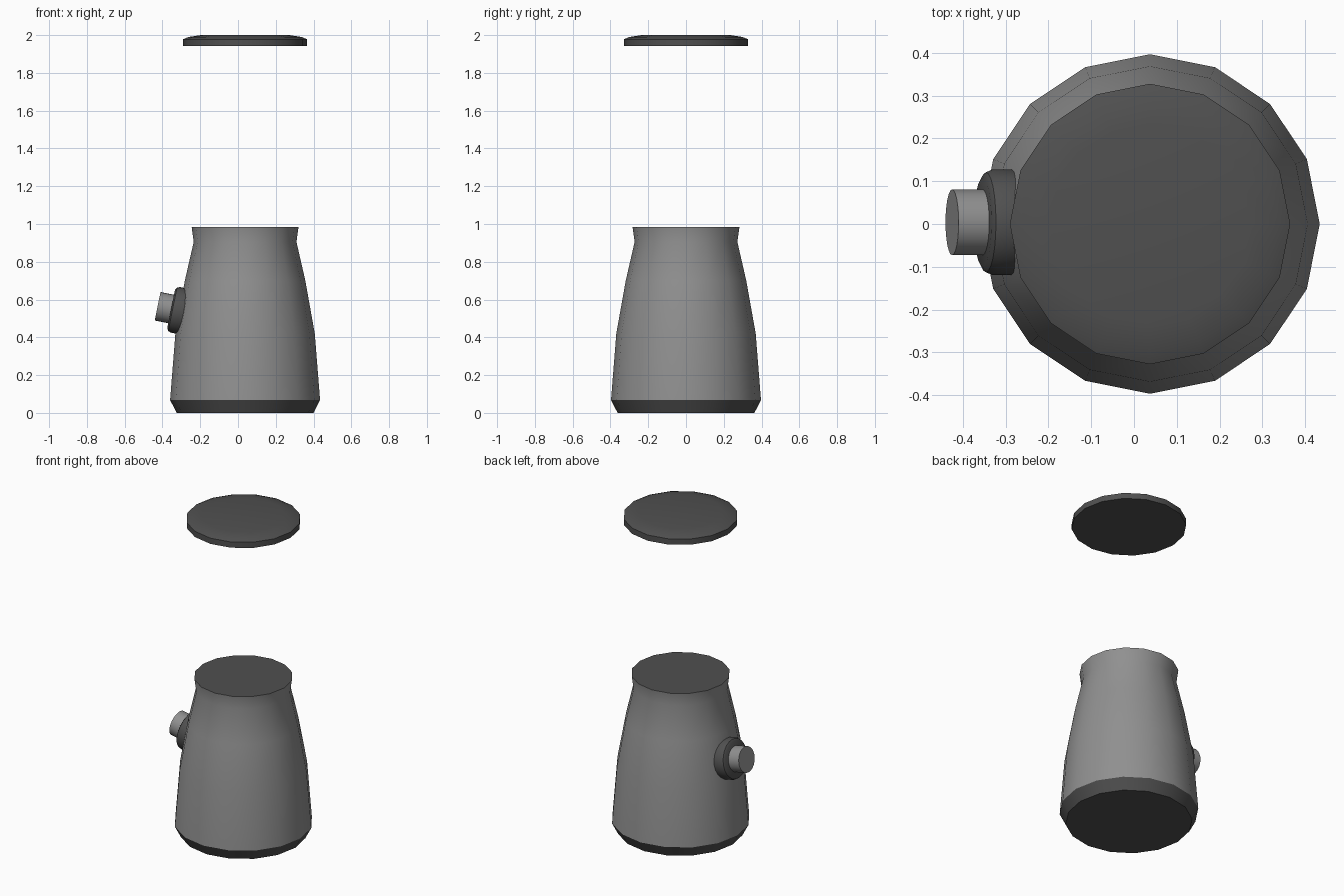
import bpy, math
from mathutils import Matrix, Vector

if "Cube" in bpy.data.objects:
    bpy.data.objects.remove(bpy.data.objects["Cube"])


def material(name, v):
    m = bpy.data.materials.new(name)
    m.diffuse_color = (v, v, v, 1)
    m.use_nodes = True
    m.node_tree.nodes["Principled BSDF"].inputs["Base Color"].default_value = m.diffuse_color
    return m


light = material("light grey", 0.28)
dark = material("dark grey", 0.08)


def lathe(name, profile, sides, mats, matrix, dark_rule=None):
    """Spin (radius, height) points round local z, with flat end caps."""
    verts, faces = [], []
    for r, z in profile:
        for i in range(sides):
            a = math.tau * i / sides
            verts.append((r * math.cos(a), r * math.sin(a), z))
    for k in range(len(profile) - 1):
        for i in range(sides):
            j = (i + 1) % sides
            faces.append((k * sides + i, k * sides + j,
                          (k + 1) * sides + j, (k + 1) * sides + i))
    faces.append(tuple(reversed(range(sides))))
    top = (len(profile) - 1) * sides
    faces.append(tuple(range(top, top + sides)))
    me = bpy.data.meshes.new(name)
    me.from_pydata(verts, [], faces)
    for m in mats:
        me.materials.append(m)
    if dark_rule:
        for p in me.polygons:
            p.material_index = 1 if dark_rule(p) else 0
    ob = bpy.data.objects.new(name, me)
    bpy.context.collection.objects.link(ob)
    ob.matrix_world = matrix
    bpy.ops.object.select_all(action='DESELECT')
    ob.select_set(True)
    bpy.context.view_layer.objects.active = ob
    bpy.ops.object.shade_smooth_by_angle(angle=math.radians(30))
    return ob


CX = 0.0375
centre = Matrix.Translation((CX, 0, 0))

# Tapered vessel with dark foot and dark flat top
lathe("jar_body",
      [(0.362, 0), (0.397, 0.068), (0.369, 0.42), (0.319, 0.70),
       (0.272, 0.905), (0.283, 0.985)],
      16, [light, dark], centre,
      lambda p: p.center.z < 0.05 or p.normal.z > 0.9)

# Floating lid
lathe("lid", [(0.328, 1.942), (0.328, 1.978), (0.300, 1.990), (0.235, 2.0)],
      16, [dark], centre)

# Side knob, tilted to sit square on the sloping wall
tilt = math.radians(11.5)
axis = Vector((-math.cos(tilt), 0, math.sin(tilt)))
rot = axis.to_track_quat('Z', 'Y').to_matrix().to_4x4()
side = Matrix.Translation((-0.354, 0.004, 0.55)) @ rot
lathe("knob_collar",
      [(0.123, -0.07), (0.123, -0.022), (0.117, -0.008), (0.103, 0)],
      24, [dark], side)
lathe("knob", [(0.077, -0.02), (0.077, 0.073)], 24, [light], side)
